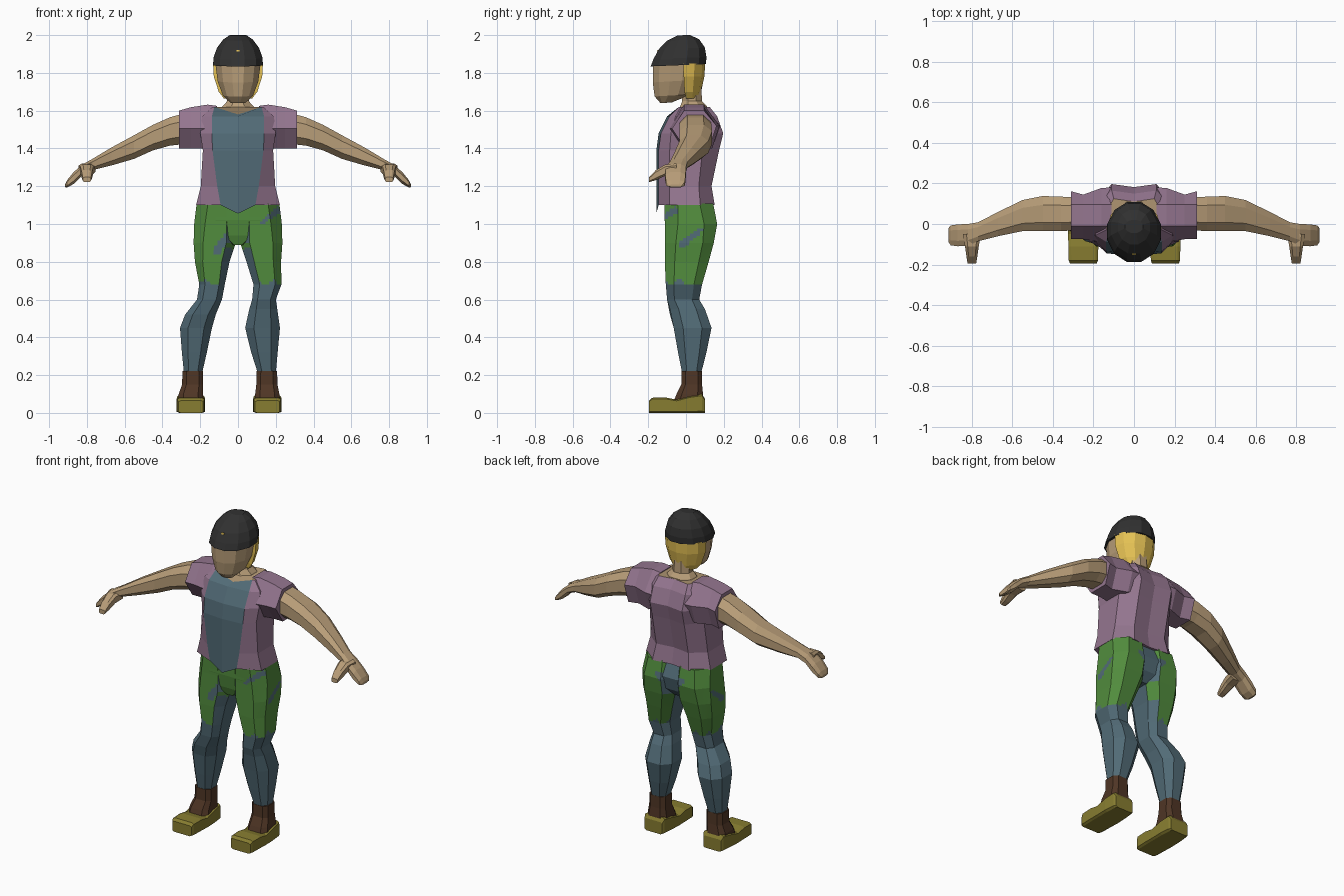
import bpy, bmesh, math
from mathutils import Vector

if "Cube" in bpy.data.objects:
    bpy.data.objects.remove(bpy.data.objects["Cube"])


def material(name, r, g, b):
    lin = lambda c: c / 12.92 if c <= 0.04045 else ((c + 0.055) / 1.055) ** 2.4
    m = bpy.data.materials.new(name)
    m.diffuse_color = (lin(r), lin(g), lin(b), 1)
    m.use_nodes = True
    m.node_tree.nodes["Principled BSDF"].inputs["Base Color"].default_value = m.diffuse_color
    return m


SKIN = material("skin", .72, .615, .47)
PURPLE = material("purple_cloth", .58, .46, .56)
TEAL = material("teal_cloth", .32, .42, .465)
GREEN = material("green_cloth", .32, .55, .24)
BROWN = material("brown_leather", .31, .21, .145)
OLIVE = material("olive_shoe", .53, .49, .19)
BLACK = material("black_cap", .19, .19, .19)
YELLOW = material("yellow_hair", .90, .76, .33)


def octagon(axis, pos, a0, a1, b0, b1, c=0.5):
    """Chamfered ring across an axis; a and b are the limits on the other two axes."""
    shape = [(1, c), (c, 1), (-c, 1), (-1, c), (-1, -c), (-c, -1), (c, -1), (1, -c)]
    pts = []
    for u, v in shape:
        p = [(a0 + a1) / 2 + u * (a1 - a0) / 2, (b0 + b1) / 2 + v * (b1 - b0) / 2]
        p.insert(axis, pos)
        pts.append(Vector(p))
    return pts


def loft(name, rings, mats, rule=None, split=None):
    """Skin a list of rings, closed at both ends; rule gives each face a material slot."""
    bm = bmesh.new()
    loops = [[bm.verts.new(p) for p in ring] for ring in rings]
    n = len(loops[0])
    strip = bm.faces.layers.int.new("strip")
    for lo, hi in zip(loops, loops[1:]):
        for j in range(n):
            f = bm.faces.new((lo[j], lo[(j + 1) % n], hi[(j + 1) % n], hi[j]))
            f[strip] = j
    for end in (loops[0], loops[-1]):
        bm.faces.new(end)[strip] = -1
    bmesh.ops.recalc_face_normals(bm, faces=bm.faces)
    if split:
        edges = {e for f in bm.faces if len(f.verts) == 4
                 and split[0] < f.calc_center_median().z < split[1] for e in f.edges}
        bmesh.ops.subdivide_edges(bm, edges=list(edges), cuts=7, use_grid_fill=True)
    bm.normal_update()
    if rule:
        for f in bm.faces:
            f.material_index = rule(f.calc_center_median(), f.normal, f[strip])
    bm.faces.layers.int.remove(strip)
    me = bpy.data.meshes.new(name)
    bm.to_mesh(me)
    bm.free()
    for m in mats:
        me.materials.append(m)
    ob = bpy.data.objects.new(name, me)
    bpy.context.collection.objects.link(ob)
    return ob


# Shirt body with a coloured front panel and bare neckline:
# z, front y, panel x, side x, back y, back corner x, centre drop
def shirt_ring(z, yf, px, sx, yb, bx, drop):
    half = [(0, yf, z - drop), (px, yf + .012, z), (sx, yf * .55, z),
            (sx, yb * .5, z), (bx, yb, z), (0, yb - .015, z)]
    return [Vector(p) for p in half] + [Vector((-x, y, h)) for x, y, h in half[4:0:-1]]


loft("shirt", [shirt_ring(*r) for r in (
    (1.10, -.157, .092, .222, .152, .125, .045), (1.20, -.157, .11, .197, .135, .11, 0),
    (1.39, -.157, .135, .186, .175, .11, 0), (1.48, -.145, .138, .20, .197, .11, 0),
    (1.57, -.10, .138, .19, .165, .11, 0), (1.62, -.05, .125, .135, .125, .10, .04))],
    [PURPLE, TEAL, SKIN],
    lambda c, n, j: 1 if j in (0, 9) else 2 if j < 0 and c.z > 1.5 else 0)

# Hips
loft("hips", [octagon(2, z, -x, x, y0, y1, .75) for z, x, y0, y1 in (
    (.89, .03, -.085, .09), (.94, .09, -.102, .135),
    (1.02, .16, -.113, .155), (1.10, .15, -.113, .125))],
    [GREEN, TEAL], lambda c, n, j: 1 if (n.y > .2 and c.z < 1.06 or n.z < -.9) else 0)

# Trouser legs: z, inner x, outer x, front y, back y, squareness
LEGS = {
    "right": (1, ((.21, .105, .20, -.02, .08, .5), (.32, .07, .21, -.042, .108, .5),
                  (.45, .038, .222, -.065, .135, .5), (.55, .06, .208, -.085, .10, .5),
                  (.60, .075, .20, -.10, .07, .55), (.68, .082, .23, -.107, .085, .55))),
    "left": (-1, ((.21, .19, .286, -.02, .08, .5), (.32, .165, .297, -.042, .108, .5),
                  (.45, .138, .307, -.065, .135, .5), (.52, .118, .28, -.085, .11, .5),
                  (.60, .085, .217, -.10, .07, .55), (.68, .07, .205, -.107, .085, .55))),
}
THIGH = ((.80, .045, .228, -.112, .12, .55), (.90, .012, .235, -.112, .147, .55),
         (1.00, .002, .232, -.112, .165, .5), (1.108, .002, .219, -.115, .144, .45))


def streak(a, b, a0, b0, a1, b1, w):
    """True when a point lies on a short diagonal stripe."""
    d, p = Vector((a1 - a0, b1 - b0)), Vector((a - a0, b - b0))
    t = max(0, min(1, p.dot(d) / d.length_squared))
    return (p - t * d).length < w * (1 - .5 * t)


def trouser_rule(side):
    def rule(c, n, j):
        hem = .685 + .02 * math.sin(c.x * 70 + c.y * 50)
        return int(
            c.z < .67 or c.z < hem
            or (n.x * side < -.75 and c.z < 1.0)
            or (n.y > .3 and abs(c.x) < .1 and .95 + abs(c.x) * .6 < c.z < 1.04)
            or (n.y < -.4 and side < 0 and streak(c.x, c.z, -.11, .86, -.05, .95, .022))
            or (n.y < -.4 and side > 0 and streak(c.x, c.z, .21, 1.07, .13, 1.01, .018))
            or (n.x * side > .5 and streak(c.y, c.z, -.02, .89, .08, .97, .02)))
    return rule


for label, (s, lower) in LEGS.items():
    rings = [octagon(2, z, s * a, s * b, y0, y1, c) for z, a, b, y0, y1, c in lower + THIGH]
    loft(label + "_trouser_leg", rings, [GREEN, TEAL], trouser_rule(s), (.68, 1.10))
    # Ankle boots and blocky shoes
    x = .155 if s > 0 else -.25
    ax = .153 if s > 0 else -.24
    loft(label + "_ankle", [
        octagon(2, .05, x - .07, x + .07, -.07, .092, .6),
        octagon(2, .10, x - .064, x + .064, -.05, .09, .6),
        octagon(2, .15, ax - .056, ax + .056, -.025, .085, .6),
        octagon(2, .222, ax - .054, ax + .054, -.024, .084, .6)], [BROWN])
    loft(label + "_shoe", [octagon(1, y, x - w, x + w, 0, h, .82) for y, w, h in (
        (-.195, .066, .065), (-.18, .072, .08), (-.11, .074, .082), (-.05, .075, .07),
        (.02, .074, .09), (.085, .068, .10), (.10, .06, .075))], [OLIVE])

# Sleeves, arms and thumbs, one pair per side
for label, s in (("right", 1), ("left", -1)):
    # x, front y, back y, top z, bottom z
    sleeve = ((.11, -.095, .180, 1.625, 1.42), (.16, -.09, .178, 1.632, 1.40),
              (.25, -.075, .145, 1.618, 1.40), (.312, -.075, .162, 1.60, 1.40))
    loft(label + "_sleeve", [[Vector((s * x, y, z)) for y, z in (
        (-.01, zt), (.095, zt), (yb, 1.52), (yb - .04, zb), (yf + .07, zb), (yf, 1.505))]
        for x, yf, yb, zt, zb in sleeve], [PURPLE])
    loft(label + "_arm", [octagon(0, s * x, y0, y1, z0, z1, .5) for x, y0, y1, z0, z1 in (
        (.27, -.03, .13, 1.425, 1.59), (.36, -.035, .135, 1.415, 1.565),
        (.45, -.035, .138, 1.39, 1.525), (.55, -.035, .118, 1.345, 1.47),
        (.67, -.06, .06, 1.31, 1.405), (.77, -.085, .008, 1.285, 1.345),
        (.82, -.107, 0, 1.262, 1.317), (.87, -.11, -.002, 1.212, 1.275),
        (.905, -.105, -.007, 1.193, 1.232), (.915, -.09, -.02, 1.195, 1.21))], [SKIN])
    loft(label + "_thumb", [octagon(1, y, s * (.80 - w), s * (.80 + w), z0, z1, .6)
                            for y, w, z0, z1 in (
        (-.05, .045, 1.265, 1.32), (-.11, .034, 1.255, 1.315),
        (-.16, .027, 1.232, 1.285), (-.195, .021, 1.222, 1.248))], [SKIN])


# Neck, head, hair and cap: z, half width, front y, back y
def upright(name, levels, mat, tilt=0, sides=12, back_only=False):
    rings = []
    for z, w, y0, y1 in levels:
        ring = []
        for i in range(7 if back_only else sides):
            a = math.pi * i / 6 if back_only else math.tau * (i + .5) / sides
            mid, ry = (y0, y1 - y0) if back_only else ((y0 + y1) / 2, (y1 - y0) / 2)
            y = mid + ry * math.sin(a) / (1 if back_only else math.cos(math.pi / sides))
            ring.append(Vector((w * math.cos(a) * (1 if back_only else 1.03), y, z + tilt * y)))
        rings.append(ring)
    return loft(name, rings, [mat])


upright("neck", ((1.58, .115, -.05, .115), (1.625, .085, -.03, .11),
                 (1.65, .06, -.02, .085), (1.74, .058, -.02, .08)), SKIN, 0, 8)
upright("head", ((1.648, .04, -.135, -.075), (1.685, .08, -.166, .03),
                 (1.76, .108, -.176, .07), (1.85, .12, -.176, .085)), SKIN, .06)
upright("hair", ((1.665, .075, .0, .07), (1.70, .102, -.008, .08),
                 (1.78, .128, -.012, .097), (1.85, .132, -.012, .102)), YELLOW, 0, 12, True)
upright("cap", ((1.842, .133, -.187, .106), (1.88, .130, -.172, .108),
                (1.93, .113, -.145, .10), (1.975, .08, -.10, .07),
                (2.0, .045, -.045, .02)), BLACK, .04)
# Small trim on the cap front
upright("cap_trim", ((1.914, .012, -.154, -.140), (1.922, .012, -.151, -.138)), YELLOW, 0, 4)
